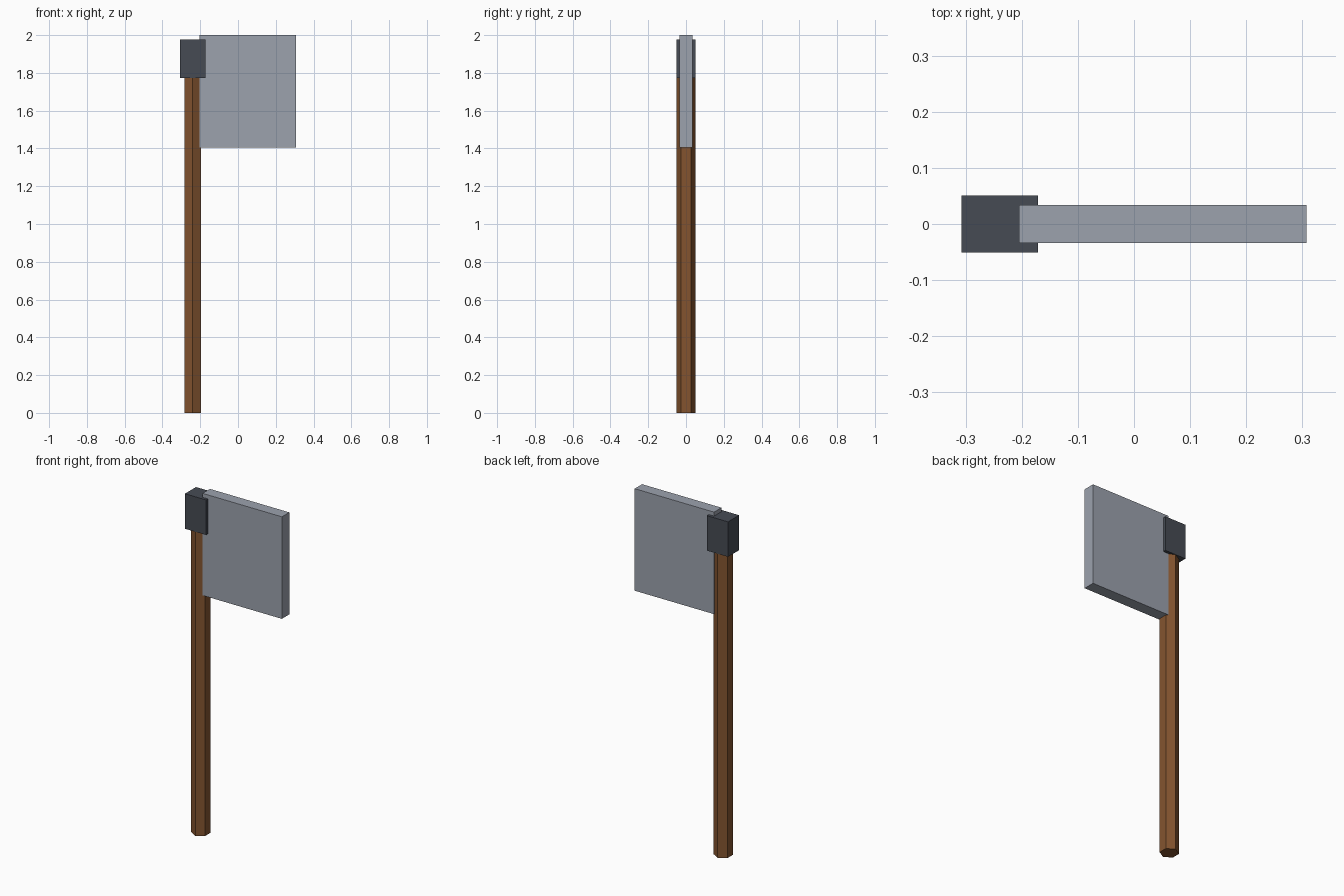
import bpy
import math

if "Cube" in bpy.data.objects:
    bpy.data.objects.remove(bpy.data.objects["Cube"], do_unlink=True)


def material(name, hex_code):
    def linear(c):
        return c / 12.92 if c <= 0.04045 else ((c + 0.055) / 1.055) ** 2.4
    color = [linear(int(hex_code[i:i + 2], 16) / 255) for i in (0, 2, 4)] + [1]
    mat = bpy.data.materials.new(name)
    mat.use_nodes = True
    mat.diffuse_color = color
    mat.node_tree.nodes["Principled BSDF"].inputs["Base Color"].default_value = color
    return mat


def finish(name, mat):
    obj = bpy.context.object
    obj.name = name
    obj.data.materials.append(mat)
    bpy.ops.object.transform_apply(location=False, rotation=True, scale=True)
    return obj


def box(name, low, high, mat):
    center = [(a + b) / 2 for a, b in zip(low, high)]
    bpy.ops.mesh.primitive_cube_add(size=1, location=center)
    bpy.context.object.scale = [b - a for a, b in zip(low, high)]
    return finish(name, mat)


wood = material("brown wood", "83542F")
steel = material("light steel", "9CA2AE")
iron = material("dark iron", "464B54")

# Six-sided handle with ridges facing front and back
HANDLE_TOP = 1.87
bpy.ops.mesh.primitive_cylinder_add(vertices=6, radius=0.051, depth=HANDLE_TOP,
                                    location=(-0.24, 0, HANDLE_TOP / 2))
handle = finish("handle", wood)

# Block that clamps the blade to the handle
box("head_block", (-0.307, -0.051, 1.773), (-0.171, 0.051, 1.977), iron)

# Broad flat blade
box("blade", (-0.205, -0.034, 1.405), (0.307, 0.034, 2.0), steel)
